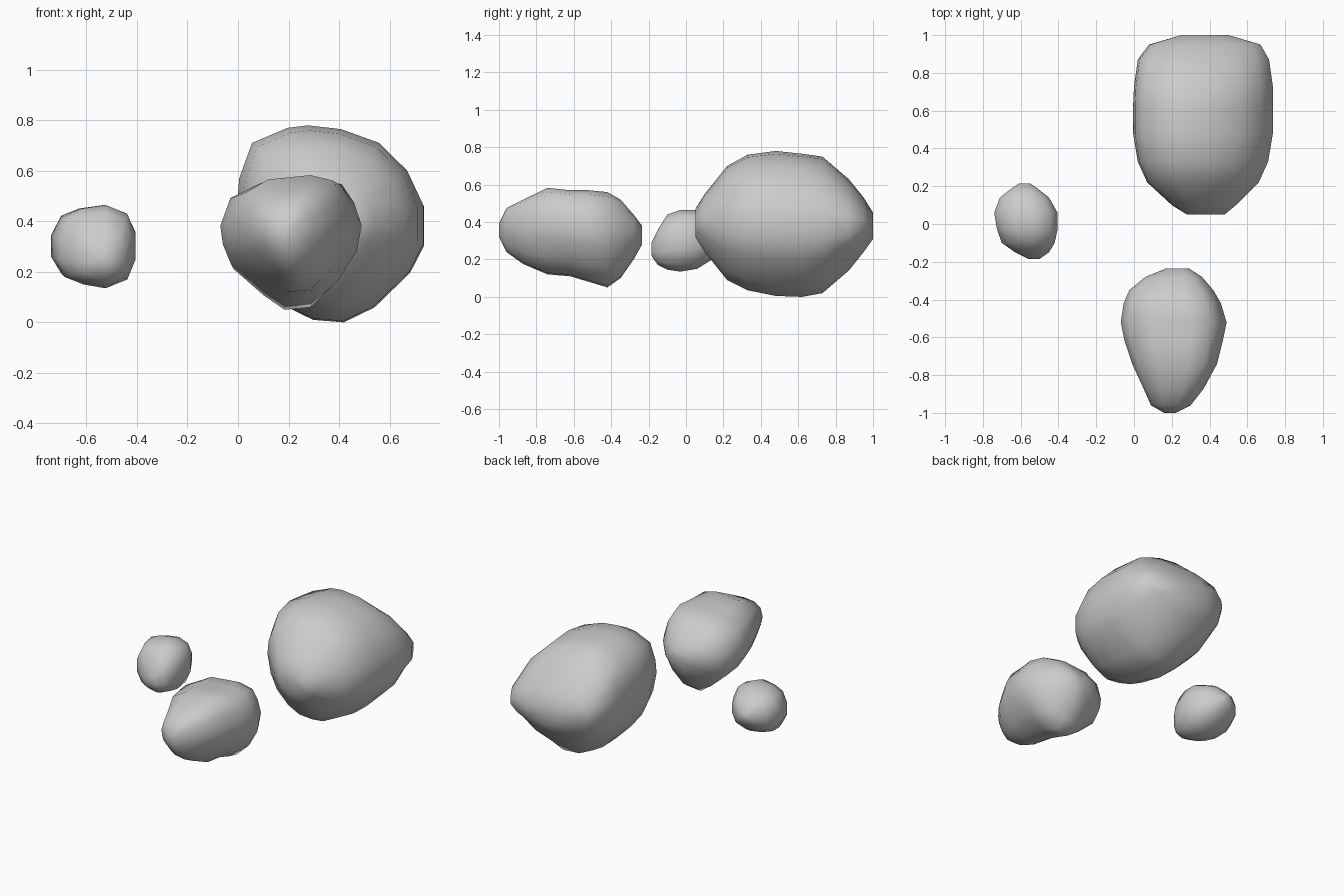
import bpy, bmesh


def rock(name, outline, stations):
    """Loft a front outline through y stations given as (y, x_min, x_max, z_min, z_max)."""
    xs, zs = [p[0] for p in outline], [p[1] for p in outline]
    x0, z0 = min(xs), min(zs)
    w, h = max(xs) - x0, max(zs) - z0
    bm = bmesh.new()
    rings = []
    for y, a, b, c, d in stations:
        rings.append([bm.verts.new((a + (x - x0) / w * (b - a), y, c + (z - z0) / h * (d - c)))
                      for x, z in outline])
    n = len(outline)
    for r, s in zip(rings, rings[1:]):
        for i in range(n):
            j = (i + 1) % n
            bm.faces.new((r[i], r[j], s[j], s[i]))
    # close both tips
    for r in (rings[0], rings[-1]):
        cap = bm.faces.new(r)
        bmesh.ops.poke(bm, faces=[cap])
    bmesh.ops.recalc_face_normals(bm, faces=bm.faces)
    me = bpy.data.meshes.new(name)
    bm.to_mesh(me)
    bm.free()
    for p in me.polygons:
        p.use_smooth = True
    ob = bpy.data.objects.new(name, me)
    bpy.context.collection.objects.link(ob)
    return ob


# Large boulder at the back, wedge-shaped towards +y
rock("large_rock",
     [(0, .46), (.01, .57), (.06, .71), (.2, .77), (.28, .78), (.41, .765), (.56, .71),
      (.67, .60), (.735, .46), (.735, .31), (.68, .20), (.54, .06), (.42, 0), (.3, .01),
      (.2, .06), (.09, .17), (.03, .3)],
     [(.05, .28, .48, .32, .47), (.1, .2, .54, .24, .55), (.22, .07, .66, .09, .70),
      (.33, .02, .71, .035, .76), (.48, -.005, .735, .005, .78), (.62, -.005, .737, 0, .765),
      (.73, 0, .735, .02, .75), (.87, .02, .715, .14, .63), (.95, .08, .67, .24, .53),
      (1.0, .25, .5, .31, .45)])

# Medium boulder at the front, tapering towards -y
rock("medium_rock",
     [(-.07, .38), (-.03, .5), (.09, .565), (.3, .585), (.41, .56), (.46, .48), (.49, .38),
      (.47, .27), (.4, .15), (.3, .06), (.19, .05), (.1, .11), (-.03, .22), (-.06, .3)],
     [(-1, .16, .22, .32, .39), (-.96, .09, .3, .24, .475), (-.87, .05, .37, .175, .52),
      (-.74, -.01, .44, .12, .583), (-.62, -.05, .47, .11, .57), (-.52, -.07, .49, .08, .57),
      (-.42, -.055, .46, .05, .56), (-.35, -.025, .42, .1, .52), (-.28, .06, .36, .2, .44),
      (-.235, .17, .29, .28, .38)])

# Small stone on the left
rock("small_rock",
     [(-.74, .34), (-.74, .25), (-.7, .18), (-.62, .15), (-.53, .135), (-.44, .17),
      (-.405, .25), (-.405, .35), (-.44, .43), (-.53, .465), (-.63, .45), (-.7, .42)],
     [(-.185, -.56, -.5, .22, .29), (-.15, -.63, -.45, .17, .36), (-.1, -.7, -.42, .145, .44),
      (-.03, -.725, -.405, .135, .465), (.06, -.74, -.405, .15, .465),
      (.14, -.71, -.45, .2, .43), (.18, -.66, -.5, .24, .39), (.215, -.61, -.55, .29, .34)])
